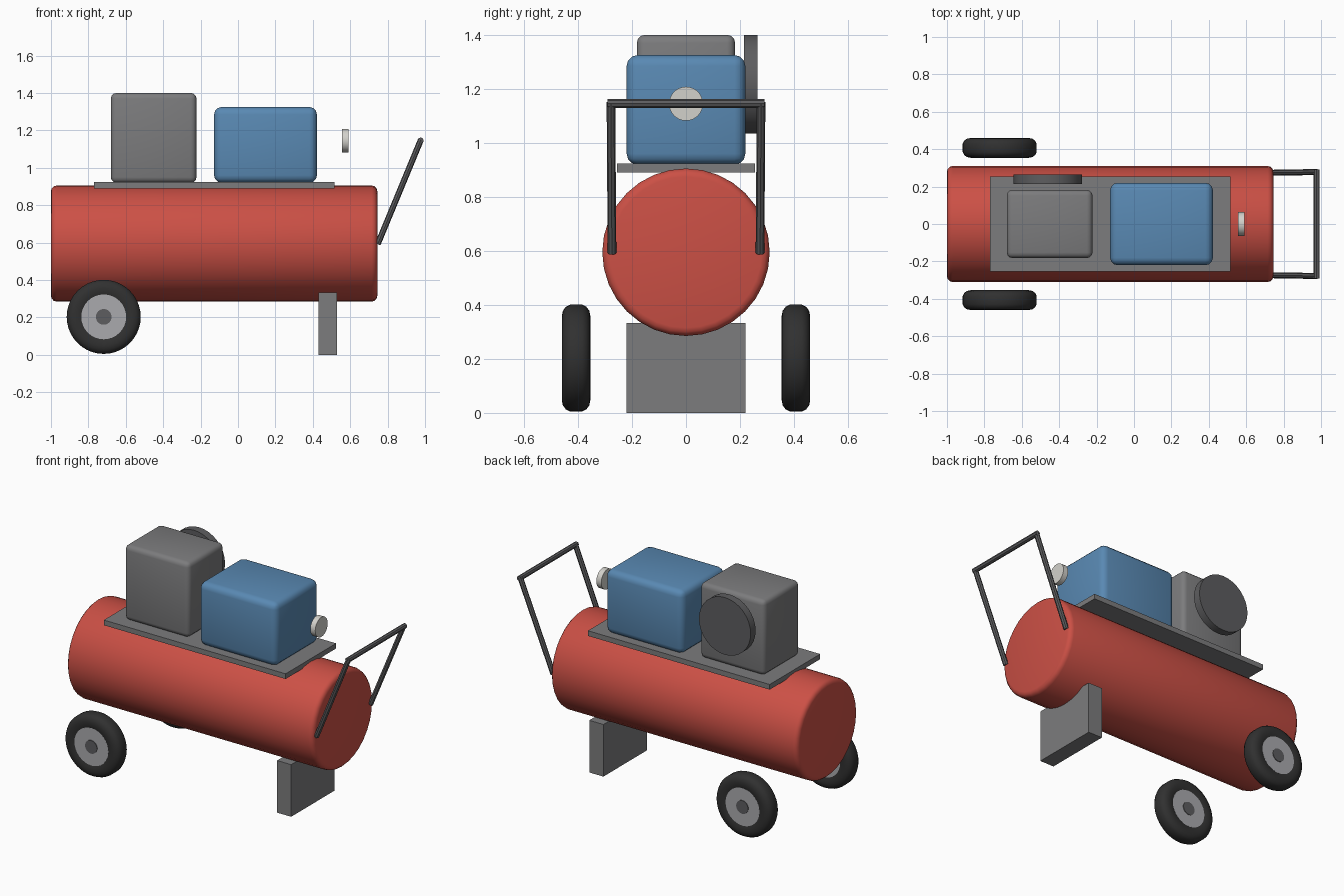
import bpy, bmesh, math
from mathutils import Matrix, Vector

old = bpy.data.objects.get("Cube")
if old:
    bpy.data.objects.remove(old, do_unlink=True)


def material(name, r, g, b):
    m = bpy.data.materials.new(name)
    m.use_nodes = True
    m.diffuse_color = (r, g, b, 1)
    bsdf = m.node_tree.nodes["Principled BSDF"]
    bsdf.inputs["Base Color"].default_value = (r, g, b, 1)
    return m


RED = material("tank red", 0.6, 0.08, 0.06)
BLUE = material("motor blue", 0.1, 0.25, 0.45)
GREY = material("frame grey", 0.2, 0.2, 0.205)
DARK = material("dark grey", 0.11, 0.11, 0.115)
BLACK = material("tyre black", 0.03, 0.03, 0.03)
SILVER = material("hub silver", 0.4, 0.4, 0.42)
PALE = material("dial pale grey", 0.65, 0.64, 0.6)


def finish(bm, name, mat):
    bmesh.ops.recalc_face_normals(bm, faces=bm.faces)
    mesh = bpy.data.meshes.new(name)
    bm.to_mesh(mesh)
    bm.free()
    mesh.materials.append(mat)
    ob = bpy.data.objects.new(name, mesh)
    bpy.context.collection.objects.link(ob)
    bpy.ops.object.select_all(action="DESELECT")
    ob.select_set(True)
    bpy.context.view_layer.objects.active = ob
    bpy.ops.object.shade_smooth_by_angle(angle=math.radians(40))
    return ob


def box(name, mat, x, y, z, bevel=0):
    """Box from (min, max) ranges, with optionally rounded edges."""
    bm = bmesh.new()
    bmesh.ops.create_cube(bm, size=1)
    for v in bm.verts:
        v.co = [lo + (hi - lo) * (c + 0.5) for c, (lo, hi) in zip(v.co, (x, y, z))]
    if bevel:
        bmesh.ops.bevel(bm, geom=bm.edges[:], offset=bevel, segments=3,
                        profile=0.5, affect="EDGES")
    return finish(bm, name, mat)


def rod(name, mat, start, end, radius, sides=32, bevel=0):
    """Cylinder between two points, with optionally rounded rims."""
    start, end = Vector(start), Vector(end)
    axis = end - start
    bm = bmesh.new()
    bmesh.ops.create_cone(bm, cap_ends=True, segments=sides, radius1=radius,
                          radius2=radius, depth=axis.length)
    if bevel:
        rims = [e for e in bm.edges if abs(e.verts[0].co.z - e.verts[1].co.z) < 1e-4]
        bmesh.ops.bevel(bm, geom=rims, offset=bevel, segments=3,
                        profile=0.5, affect="EDGES")
    turn = axis.to_track_quat("Z", "Y").to_matrix().to_4x4()
    bm.transform(Matrix.Translation((start + end) / 2) @ turn)
    return finish(bm, name, mat)


def tyre(name, centre):
    """Ring turned about y from a rounded half profile, mirrored in width."""
    half = [(0.11, 0.044), (0.13, 0.051), (0.155, 0.053), (0.175, 0.049),
            (0.19, 0.038), (0.198, 0.022)]
    profile = half + [(r, -w) for r, w in reversed(half)]
    bm = bmesh.new()
    verts = [bm.verts.new((r, w, 0)) for r, w in profile]
    edges = [bm.edges.new((a, b)) for a, b in zip(verts, verts[1:] + verts[:1])]
    bmesh.ops.spin(bm, geom=verts + edges, cent=(0, 0, 0), axis=(0, 1, 0),
                   angle=math.tau, steps=40)
    bmesh.ops.remove_doubles(bm, verts=bm.verts, dist=1e-4)
    bm.transform(Matrix.Translation(centre))
    return finish(bm, name, BLACK)


# Air tank, deck and support foot
rod("tank", RED, (-1, 0, 0.595), (0.745, 0, 0.595), 0.31, 32, 0.03)
box("deck_plate", GREY, (-0.77, 0.515), (-0.255, 0.255), (0.89, 0.923))
box("support_foot", GREY, (0.43, 0.53), (-0.22, 0.22), (0, 0.333))

# Pump with its flywheel, and motor with its dial
box("pump_block", GREY, (-0.68, -0.222), (-0.182, 0.182), (0.92, 1.4), 0.03)
rod("pump_flywheel", DARK, (-0.46, 0.215, 1.217), (-0.46, 0.265, 1.217), 0.183)
box("motor", BLUE, (-0.128, 0.422), (-0.22, 0.22), (0.92, 1.325), 0.04)
rod("pressure_dial", PALE, (0.555, 0, 1.145), (0.59, 0, 1.145), 0.063)

# Wheels
for side, label in ((1, "left"), (-1, "right")):
    centre = Vector((-0.718, side * 0.407, 0.203))
    tyre(label + "_tyre", centre)
    for part, mat, radius, width in (("hub", SILVER, 0.12, 0.048),
                                     ("hub_cap", DARK, 0.042, 0.052)):
        offset = Vector((0, width, 0))
        rod(label + "_" + part, mat, centre - offset, centre + offset, radius)

# Push handle
for side, label in ((1, "left"), (-1, "right")):
    rod(label + "_handle_bar", DARK, (0.747, side * 0.274, 0.592),
        (0.978, side * 0.278, 1.15), 0.016, 8)
rod("handle_grip", DARK, (0.977, -0.291, 1.146), (0.977, 0.291, 1.146), 0.016, 8)
